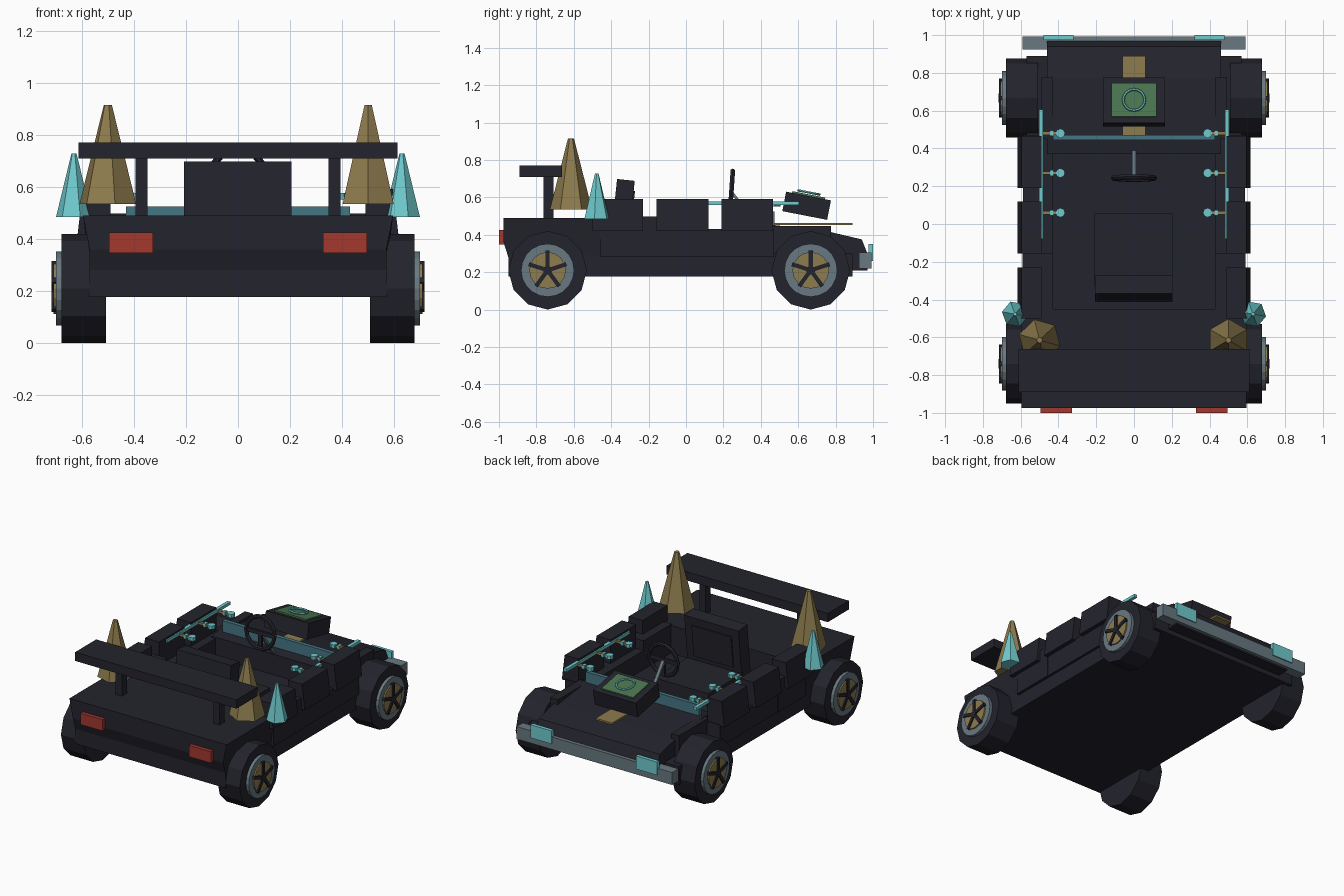
import bpy, bmesh, math
from mathutils import Matrix, Vector

if "Cube" in bpy.data.objects:
    bpy.data.objects.remove(bpy.data.objects["Cube"])


def material(name, rgb):
    m = bpy.data.materials.new(name)
    m.diffuse_color = (*rgb, 1)
    m.use_nodes = True
    m.node_tree.nodes["Principled BSDF"].inputs["Base Color"].default_value = m.diffuse_color
    return m


DARK = material("charcoal", (0.017, 0.017, 0.026))
TAN = material("tan", (0.27, 0.20, 0.075))
CYAN = material("cyan", (0.16, 0.60, 0.62))
RED = material("red", (0.36, 0.04, 0.028))
GREY = material("steel grey", (0.14, 0.19, 0.22))
GREEN = material("green", (0.07, 0.18, 0.08))
TEAL = material("teal", (0.06, 0.18, 0.23))


def finish(name, bm, mat, matrix=None):
    if matrix:
        bm.transform(matrix)
    bmesh.ops.recalc_face_normals(bm, faces=bm.faces)
    me = bpy.data.meshes.new(name)
    bm.to_mesh(me)
    bm.free()
    me.materials.append(mat)
    ob = bpy.data.objects.new(name, me)
    bpy.context.collection.objects.link(ob)
    return ob


def box(name, x, y, z, mat, matrix=None):
    """Box from (min, max) ranges."""
    bm = bmesh.new()
    bmesh.ops.create_cube(bm, size=1)
    for v in bm.verts:
        v.co = [r[0] if c < 0 else r[1] for c, r in zip(v.co, (x, y, z))]
    return finish(name, bm, mat, matrix)


def prism(name, profile, lo, hi, mat, axis="x"):
    """Extrude a profile: (y, z) points along x, or (x, z) points along y."""
    bm = bmesh.new()
    place = (lambda p, t: (t, p[0], p[1])) if axis == "x" else (lambda p, t: (p[0], t, p[1]))
    a = [bm.verts.new(place(p, lo)) for p in profile]
    b = [bm.verts.new(place(p, hi)) for p in profile]
    bm.faces.new(a)
    bm.faces.new(b)
    n = len(a)
    for i in range(n):
        bm.faces.new((a[i], a[(i + 1) % n], b[(i + 1) % n], b[i]))
    return finish(name, bm, mat)


def cone(name, base, r1, r2, height, sides, mat, turn=0.0, axis="z"):
    """Cone or cylinder standing on base, along z or x."""
    bm = bmesh.new()
    bmesh.ops.create_cone(bm, cap_ends=True, segments=sides, radius1=r1, radius2=r2, depth=height)
    bm.transform(Matrix.Translation((0, 0, height / 2)) @ Matrix.Rotation(turn, 4, "Z"))
    if axis == "x":
        bm.transform(Matrix.Rotation(math.pi / 2, 4, "Y"))
    return finish(name, bm, mat, Matrix.Translation(base))


def torus(name, centre, major, minor, seg, sides, mat, rot):
    bm = bmesh.new()
    rings = []
    for i in range(seg):
        a = 2 * math.pi * i / seg
        ring = []
        for j in range(sides):
            b = 2 * math.pi * j / sides
            r = major + minor * math.cos(b)
            ring.append(bm.verts.new((r * math.cos(a), r * math.sin(a), minor * math.sin(b))))
        rings.append(ring)
    for i in range(seg):
        p, q = rings[i], rings[(i + 1) % seg]
        for j in range(sides):
            k = (j + 1) % sides
            bm.faces.new((p[j], q[j], q[k], p[k]))
    return finish(name, bm, mat, Matrix.Translation(centre) @ rot)


# Lower hull, rear deck and hood
box("lower_hull", (-.57, .57), (-.95, .89), (.177, .30), DARK)
deck = prism("rear_deck", [(-.95, .28), (-.975, .36), (-.975, .49), (-.45, .49), (-.45, .28)], -.57, .57, DARK)
for v in deck.data.vertices:
    if v.co.z > .4:
        v.co.x *= 1.045
prism("hood", [(.37, .28), (.37, .44), (.47, .452), (.77, .415), (.94, .375), (.97, .30), (.97, .21), (.89, .21)],
      -.46, .46, DARK)
box("front_bumper", (-.59, .59), (.925, .993), (.22, .305), GREY)
box("hood_plank", (-.062, .062), (.465, .89), (.452, .464), TAN)
box("dash_panel", (-.43, .43), (.445, .472), (.36, .525), TEAL)

# Seat with forward-leaning backrest
box("seat_cushion", (-.21, .205), (-.33, .055), (.30, .385), DARK)
lean = Matrix.Translation((0, -.36, .30)) @ Matrix.Rotation(math.radians(-6), 4, "X")
box("seat_backrest", (-.207, .205), (-.05, .045), (-.01, .395), DARK, lean)
box("seat_back_panel", (-.15, .15), (.045, .052), (.12, .34), DARK, lean)

# Steering wheel on its column
tilt = Matrix.Rotation(math.radians(86), 4, "X")
torus("steering_wheel", (0, .243, .635), .108, .014, 14, 6, DARK, tilt)
box("steering_spoke", (-.105, .105), (.235, .25), (.622, .648), DARK)
box("steering_spoke_lower", (-.013, .013), (.235, .25), (.53, .63), DARK)
prism("steering_column", [(.24, .645), (.39, .45), (.39, .425), (.24, .62)], -.011, .011, GREY)

# Gadget box on the hood: tilted case, screen and ring
slope = Matrix.Rotation(math.radians(-11), 4, "X")
case = Matrix.Translation((0, .645, .555)) @ slope
box("gadget_case", (-.163, .163), (-.122, .122), (-.053, .053), DARK, case)
box("gadget_screen", (-.12, .12), (-.09, .09), (.053, .062), GREEN, case)
torus("gadget_ring", (0, .657, .626), .057, .007, 16, 6, CYAN, slope)

# Rear wing
box("rear_wing", (-.612, .612), (-.89, -.662), (.71, .77), DARK)

for s, side in ((-1, "left"), (1, "right")):
    def xr(a, b):
        return tuple(sorted((s * a, s * b)))

    # Cockpit walls, raised side blocks and hood rails
    box(f"side_wall_rear_{side}", xr(.43, .59), (-.46, -.155), (.28, .497), DARK)
    box(f"side_wall_front_{side}", xr(.43, .587), (-.16, .47), (.28, .43), DARK)
    for i, (y0, y1) in enumerate(((-.50, -.23), (-.157, .12), (.19, .465))):
        prism(f"side_block_{i + 1}_{side}",
              [(s * .49, .42), (s * .616, .42), (s * .595, .592), (s * .49, .592)], y0, y1, DARK, "y")
    box(f"hood_rail_{side}", xr(.43, .49), (.45, .775), (.28, .447), DARK)

    # Lamps and wing posts
    box(f"headlight_{side}", xr(.32, .48), (.975, 1.0), (.26, .35), CYAN)
    box(f"tail_light_{side}", xr(.327, .495), (-1.0, -.96), (.347, .425), RED)
    box(f"wing_post_{side}", xr(.347, .394), (-.762, -.708), (.48, .72), DARK)

    # Spikes on the rear deck
    cone(f"tall_spike_{side}", (s * .5, -.615, .535), .113, .016, .38, 6, TAN, math.radians(14 if s < 0 else 0))
    cone(f"small_spike_{side}", (s * .63, -.477, .485), .07, .01, .243, 6, CYAN, math.radians(20))

    # Pipe with valve arms and knobs
    box(f"pipe_{side}", xr(.481, .504), (-.08, .605), (.559, .579), CYAN)
    for i, y in enumerate((.06, .27, .48)):
        box(f"valve_arm_{i + 1}_{side}", xr(.39, .49), (y - .009, y + .009), (.555, .571), TAN)
        cone(f"valve_knob_{i + 1}_{side}", (s * .39, y, .552), .025, .025, .024, 8, CYAN)
        box(f"valve_collar_{i + 1}_{side}", xr(.425, .445), (y - .015, y + .015), (.55, .576), CYAN)

    # Wheels: tyre, rim, disc, five spokes and hub
    for y, end in ((-.74, "rear"), (.667, "front")):
        tag = f"{end}_{side}"

        def disc(name, r, a, b, sides, mat):
            x0, x1 = xr(a, b)
            cone(f"{name}_{tag}", (x0, y, .21), r, r, x1 - x0, sides, mat, 0, "x")

        disc("tyre", .21, .508, .678, 12, DARK)
        disc("rim", .142, .66, .699, 20, GREY)
        disc("wheel_disc", .098, .66, .708, 16, TAN)
        disc("hub", .024, .66, .717, 10, DARK)
        for k in range(5):
            turn = Matrix.Translation((0, y, .21)) @ Matrix.Rotation(k * math.tau / 5, 4, "X")
            box(f"spoke_{k + 1}_{tag}", xr(.69, .716), (-.011, .011), (0, .105), DARK, turn)
